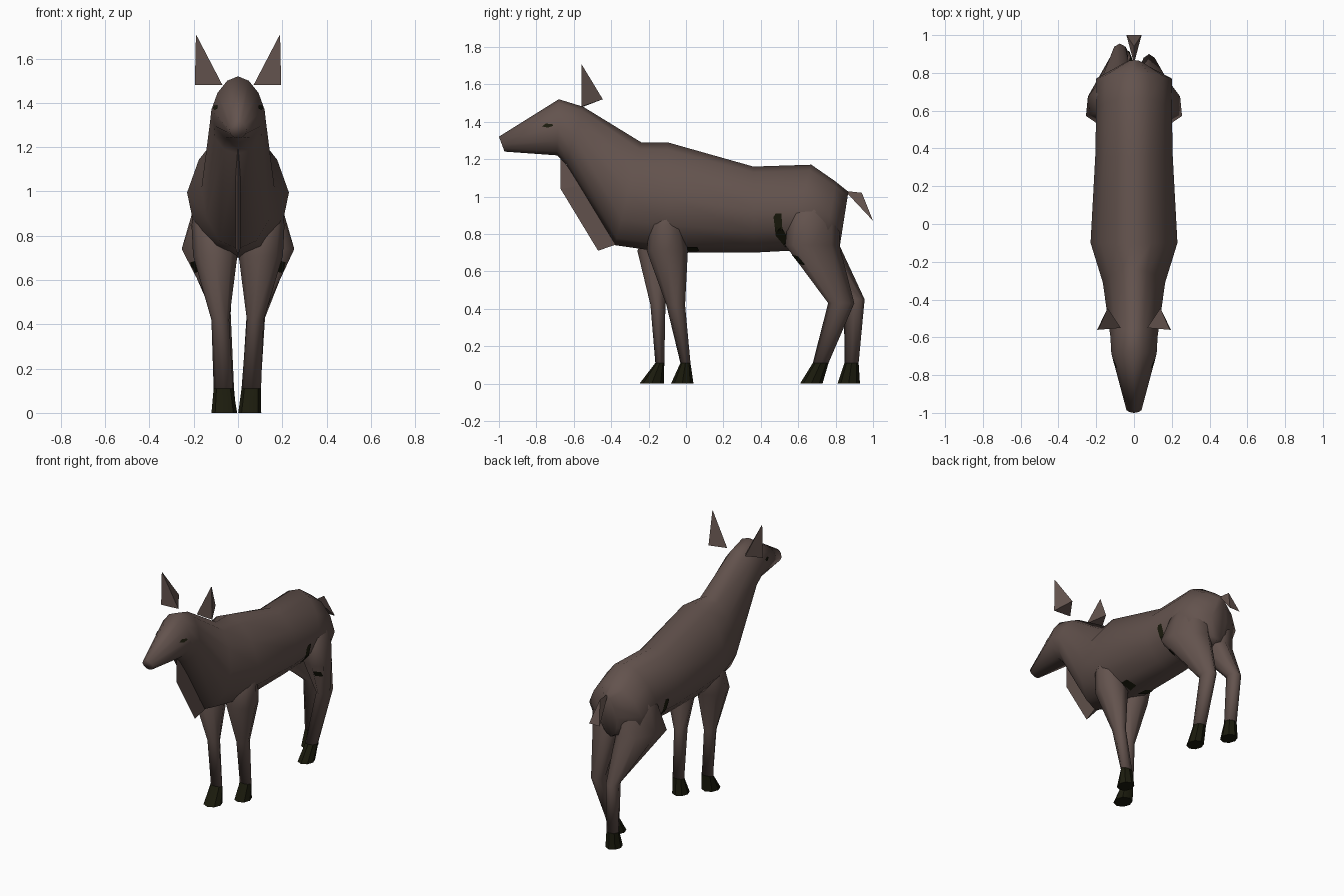
import bpy, bmesh, math
from mathutils import Vector
from mathutils.bvhtree import BVHTree

if "Cube" in bpy.data.objects:
    bpy.data.objects.remove(bpy.data.objects["Cube"])


def material(name, rgb):
    m = bpy.data.materials.new(name)
    m.use_nodes = True
    m.diffuse_color = (*rgb, 1)
    b = m.node_tree.nodes["Principled BSDF"]
    b.inputs["Base Color"].default_value = (*rgb, 1)
    b.inputs["Roughness"].default_value = 0.9
    return m


BROWN = material("brown_hide", (0.125, 0.086, 0.075))
DARK = material("dark_hoof", (0.011, 0.011, 0.004))


def finish(name, bm, mat, angle=0):
    bmesh.ops.recalc_face_normals(bm, faces=bm.faces[:])
    me = bpy.data.meshes.new(name)
    bm.to_mesh(me)
    bm.free()
    me.materials.append(mat)
    ob = bpy.data.objects.new(name, me)
    bpy.context.collection.objects.link(ob)
    if angle:
        bpy.ops.object.select_all(action="DESELECT")
        ob.select_set(True)
        bpy.context.view_layer.objects.active = ob
        bpy.ops.object.shade_smooth_by_angle(angle=math.radians(angle))
    return ob


def loft(name, rings, mat, angle=120):
    """Skin a closed tube over rings of equal point count."""
    bm = bmesh.new()
    loops = [[bm.verts.new(p) for p in r] for r in rings]
    n = len(loops[0])
    for a, b in zip(loops, loops[1:]):
        for i in range(n):
            j = (i + 1) % n
            bm.faces.new((a[i], a[j], b[j], b[i]))
    bm.faces.new(loops[0])
    bm.faces.new(loops[-1])
    return finish(name, bm, mat, angle)


def hull(name, points, mat):
    bm = bmesh.new()
    for p in points:
        bm.verts.new(p)
    bmesh.ops.convex_hull(bm, input=bm.verts[:])
    return finish(name, bm, mat)


def body_ring(top, bottom, width, n=12):
    """Oval between a top and a bottom point, narrowed towards the spine."""
    t, b = Vector((0, *top)), Vector((0, *bottom))
    mid, axis = (t + b) / 2, (t - b) / 2
    pts = []
    for i in range(n):
        a = math.tau * i / n
        x = width * math.sin(a) * (1 - .22 * max(math.cos(a), 0))
        pts.append(mid + axis * math.cos(a) + Vector((x, 0, 0)))
    return pts


def leg_ring(x, y, z, w, d, skew=0, n=8):
    pts = []
    for i in range(n):
        a = math.tau * i / n
        dy = d * math.cos(a)
        pts.append((x + w * math.sin(a) - skew * dy, y + dy, z))
    return pts


# Head, neck and trunk in one skin: top point, bottom point, half width
trunk = [
    ((-1, 1.32), (-.97, 1.24), .04),
    ((-.68, 1.52), (-.69, 1.22), .12),
    ((-.55, 1.48), (-.64, 1.17), .125),
    ((-.24, 1.29), (-.38, .74), .165),
    ((-.1, 1.29), (-.1, .70), .23),
    ((.36, 1.16), (.36, .70), .205),
    ((.67, 1.17), (.55, .71), .20),
    ((.80, 1.08), (.74, .70), .20),
    ((.868, 1.025), (.82, .72), .06),
]
body = loft("body", [body_ring(*s) for s in trunk], BROWN)

# Legs: x, y, z, half width, half depth, outward skew
hip = [(.08, .68, 1.02, .06, .07), (.112, .685, .92, .09, .135, .15),
       (.132, .675, .74, .112, .145, .42)]
shoulder = [(.11, -.10, .98, .07, .05), (.115, -.105, .85, .095, .09)]
legs = {
    "left_front": (1, shoulder + [
        (.103, -.10, .71, .10, .11), (.078, -.055, .42, .038, .05),
        (.06, -.003, .11, .044, .027), (.053, -.02, 0, .052, .06)]),
    "right_front": (-1, shoulder + [
        (.103, -.15, .71, .10, .11), (.08, -.15, .42, .04, .04),
        (.066, -.14, .11, .044, .024), (.062, -.183, 0, .058, .065)]),
    "left_hind": (1, hip + [
        (.08, .83, .43, .042, .07), (.06, .72, .11, .042, .042),
        (.053, .67, 0, .052, .06)]),
    "right_hind": (-1, hip + [
        (.075, .90, .45, .042, .055), (.06, .885, .11, .042, .038),
        (.06, .87, 0, .052, .06)]),
}
leg_skins = {}
for name, (side, stations) in legs.items():
    rings = [[(side * x, y, z) for x, y, z in leg_ring(*s)] for s in stations]
    leg_skins[name] = loft(name + "_leg", rings[:-1], BROWN)
    loft(name + "_hoof", rings[-2:], DARK, 40)

# Ears
for side, name in ((1, "left_ear"), (-1, "right_ear")):
    ear = [(.07, -.55, 1.48), (.195, -.56, 1.48), (.14, -.445, 1.52), (.19, -.56, 1.71)]
    hull(name, [(side * x, y, z) for x, y, z in ear], BROWN)

# Tail
hull("tail", [(0, .85, 1.03), (0, .94, 1.02), (.04, 1, .87), (-.04, 1, .87)], BROWN)

# Dewlap: a thin flap under the neck
hull("dewlap", [(0, -.67, 1.04), (0, -.47, .71), (0, -.67, 1.21)]
     + [(s * .012, y, z) for s in (1, -1)
        for y, z in ((-.56, 1.06), (-.37, .745))], BROWN)


def marking(name, skin, outline, direction):
    """Drop a finely divided outline along a direction onto one skin."""
    d = Vector(direction)
    source = bmesh.new()
    source.from_mesh(skin.data)
    tree = BVHTree.FromBMesh(source)
    source.free()
    bm = bmesh.new()
    bm.faces.new([bm.verts.new(p) for p in outline])
    bmesh.ops.triangulate(bm, faces=bm.faces[:])
    bmesh.ops.subdivide_edges(bm, edges=bm.edges[:], cuts=4, use_grid_fill=True)
    missed = []
    for v in bm.verts:
        hit = tree.ray_cast(v.co - d * 2, d)[0]
        if hit:
            v.co = hit - d * .006
        else:
            missed.append(v)
    bmesh.ops.delete(bm, geom=missed, context="VERTS")
    ob = finish(name, bm, DARK)
    # Face outward, away from the hide
    if sum((f.normal * f.area for f in ob.data.polygons), Vector()).dot(d) > 0:
        ob.data.flip_normals()


# Dark eyes, flank creases, stifles and elbows
eye = [(-.77, 1.375), (-.75, 1.39), (-.715, 1.387), (-.71, 1.378), (-.74, 1.368)]
flank = [(.468, .89), (.48, .91), (.51, .91), (.515, .83), (.55, .77), (.53, .73), (.48, .79)]
stifle = [(.165, .64), (.205, .63), (.215, .68), (.18, .69)]
elbow = [(.03, .0), (.11, .0), (.11, .06), (.04, .07)]
for side, name in ((1, "left"), (-1, "right")):
    for part, shape in (("eye", eye), ("flank_mark", flank)):
        marking(f"{name}_{part}", body, [(0, y, z) for y, z in shape], (-side, 0, 0))
    marking(f"{name}_stifle_mark", leg_skins[name + "_hind"],
            [(side * x, 0, z) for x, z in stifle], (0, 1, 0))
    marking(f"{name}_elbow_mark", body, [(side * x, y, 0) for x, y in elbow], (0, 0, 1))
